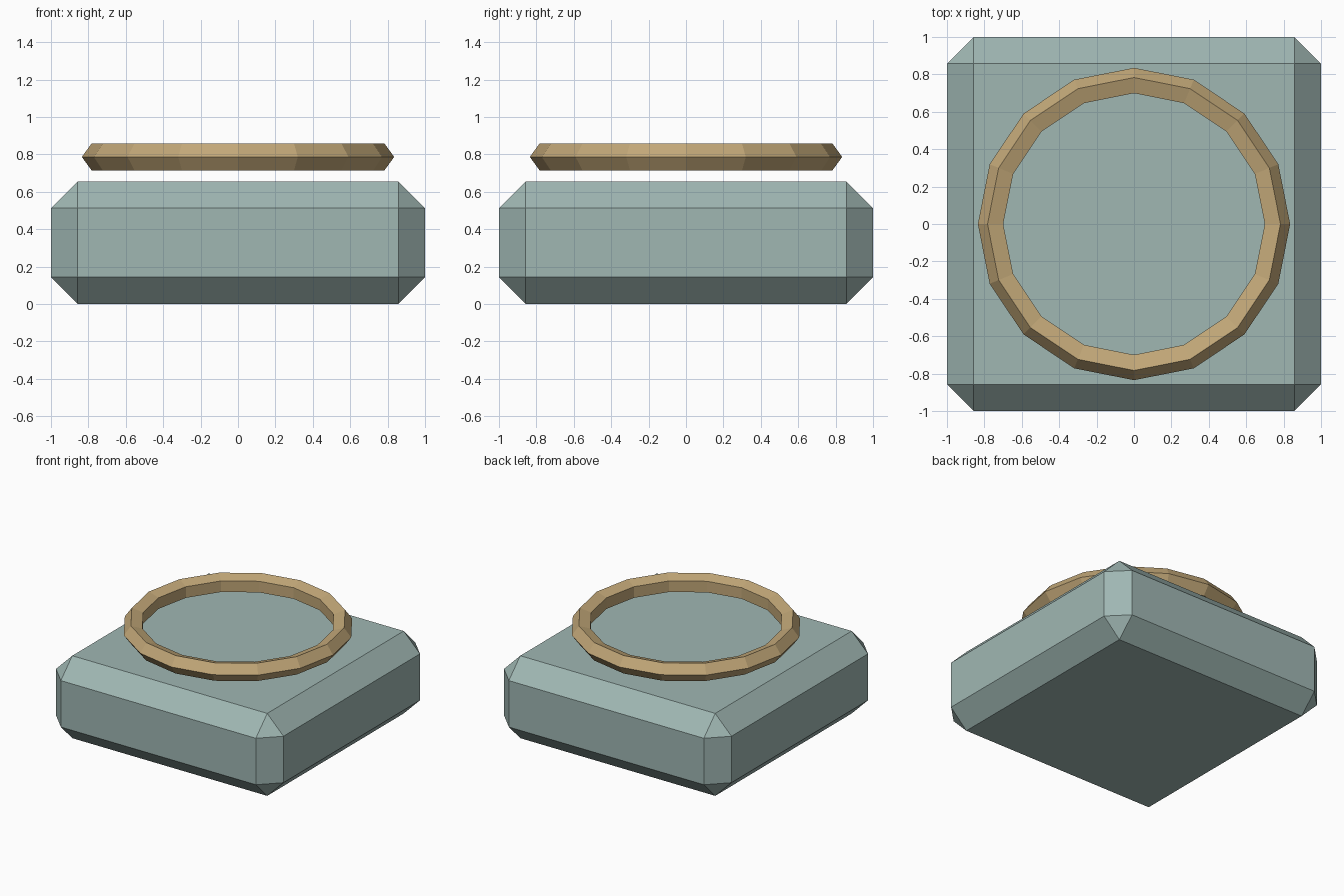
import bpy
import bmesh
from mathutils import Matrix

if "Cube" in bpy.data.objects:
    bpy.data.objects.remove(bpy.data.objects["Cube"])


def flat_material(name, rgb):
    mat = bpy.data.materials.new(name)
    mat.diffuse_color = (*rgb, 1.0)
    mat.use_nodes = True
    mat.node_tree.nodes["Principled BSDF"].inputs["Base Color"].default_value = mat.diffuse_color
    return mat


# Chamfered square base block
HEIGHT, CHAMFER = 0.655, 0.143
bm = bmesh.new()
bmesh.ops.create_cube(bm, size=1.0, matrix=Matrix.Translation((0, 0, HEIGHT / 2)) @ Matrix.Diagonal((2, 2, HEIGHT, 1)))
bmesh.ops.bevel(bm, geom=bm.edges[:], offset=CHAMFER, segments=1, affect='EDGES')
bmesh.ops.recalc_face_normals(bm, faces=bm.faces[:])
mesh = bpy.data.meshes.new("base_block")
bm.to_mesh(mesh)
bm.free()
mesh.materials.append(flat_material("grey_teal", (0.35, 0.474, 0.45)))
base = bpy.data.objects.new("base_block", mesh)
bpy.context.collection.objects.link(base)

# Faceted ring hovering above the base, with a five-sided section
bpy.ops.mesh.primitive_torus_add(
    major_segments=16, minor_segments=5,
    major_radius=0.76, minor_radius=0.075, location=(0, 0, 0.786))
ring = bpy.context.object
ring.name = ring.data.name = "top_ring"
ring.data.materials.append(flat_material("tan_gold", (0.54, 0.39, 0.188)))
bpy.ops.object.shade_flat()
